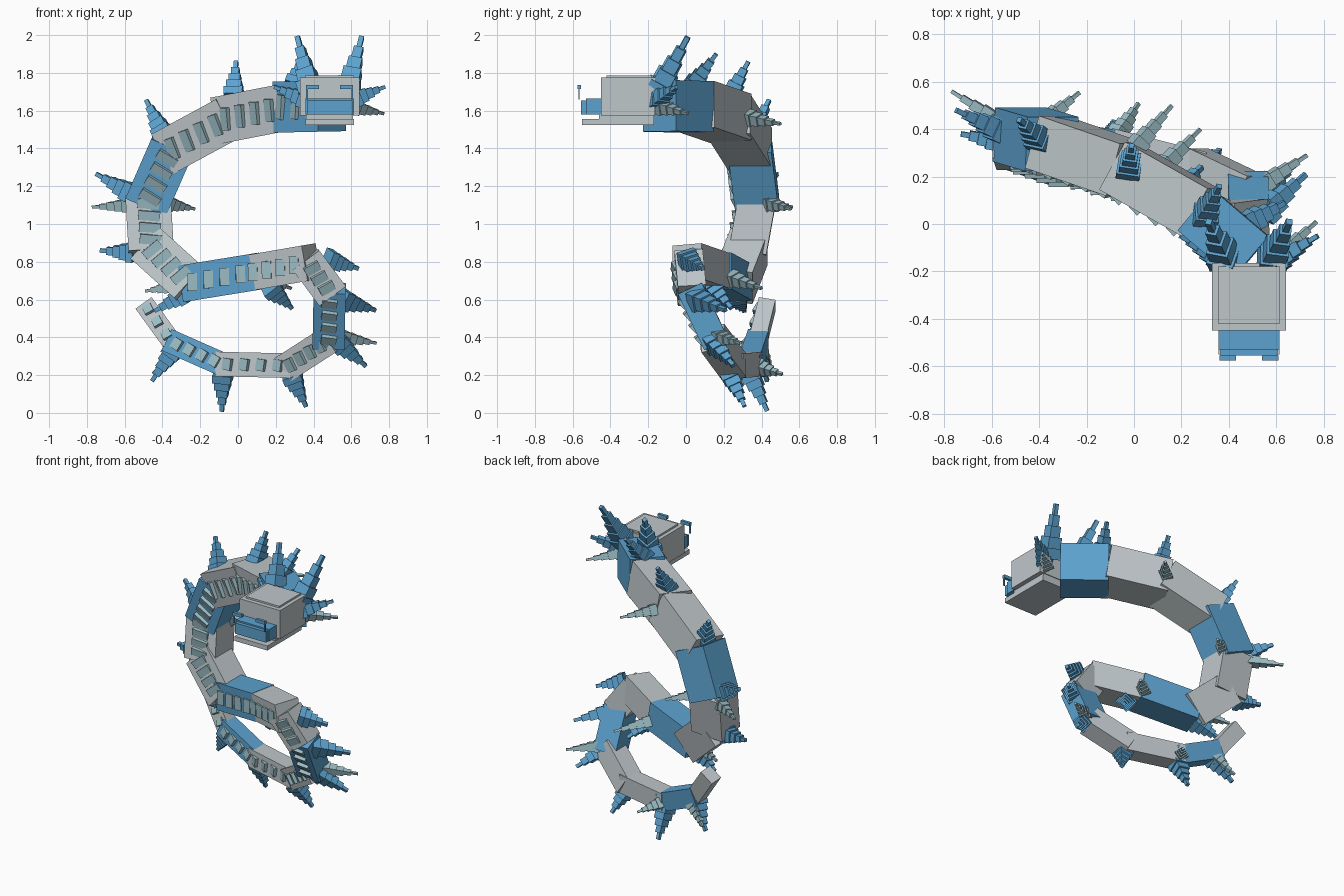
import bpy, bmesh, math
from mathutils import Vector, Matrix

if "Cube" in bpy.data.objects:
    bpy.data.objects.remove(bpy.data.objects["Cube"])


def material(name, rgb):
    m = bpy.data.materials.new(name)
    m.use_nodes = True
    m.diffuse_color = (*rgb, 1)
    m.node_tree.nodes["Principled BSDF"].inputs["Base Color"].default_value = (*rgb, 1)
    return m


GREY = material("pale_grey", (0.52, 0.57, 0.59))
BLUE = material("sky_blue", (0.107, 0.36, 0.62))
TEAL = material("pale_teal", (0.33, 0.51, 0.56))


def add_box(bm, centre, size, rot=Matrix.Identity(3)):
    m = Matrix.Translation(centre) @ rot.to_4x4() @ Matrix.Diagonal((*size, 1))
    bmesh.ops.create_cube(bm, size=1, matrix=m)


def finish(name, bm, mat):
    mesh = bpy.data.meshes.new(name)
    bm.to_mesh(mesh)
    bm.free()
    mesh.materials.append(mat)
    ob = bpy.data.objects.new(name, mesh)
    bpy.context.collection.objects.link(ob)
    return ob


def box(name, lo, hi, mat):
    lo, hi = Vector(lo), Vector(hi)
    bm = bmesh.new()
    add_box(bm, (lo + hi) / 2, hi - lo)
    return finish(name, bm, mat)


def frame(t, ref):
    """Axes: t along the part, s towards ref, u across."""
    t = t.normalized()
    s = (ref - ref.dot(t) * t).normalized()
    u = t.cross(s)
    return Matrix((t, s, u)).transposed()


def spike(name, base, tip, width, mat):
    """Stepped spike of shrinking blocks, rooted a little inside the body."""
    base, tip = Vector(base), Vector(tip)
    d = tip - base
    rot = frame(d, Vector((0.15, 1, 0.1)))
    bm = bmesh.new()
    steps = 5
    base = base - d * 0.12
    d = tip - base
    for i in range(steps):
        w = width * (1 - 0.78 * i / (steps - 1))
        a, b = i / steps - (0.04 if i else 0), (i + 1) / steps
        add_box(bm, base + d * (a + b) / 2, (d.length * (b - a), w, w), rot)
    finish(name, bm, mat)


# Body path from neck to tail, then side width, height and colour per segment
path = [(0.495, -0.14, 1.625), (0.26, 0.06, 1.62), (-0.05, 0.235, 1.56),
        (-0.355, 0.34, 1.395), (-0.475, 0.375, 1.12), (-0.46, 0.33, 0.87),
        (-0.26, 0.26, 0.69), (0.08, 0.16, 0.745), (0.37, 0.015, 0.795),
        (0.485, 0.03, 0.64), (0.48, 0.15, 0.385), (0.27, 0.25, 0.25),
        (-0.085, 0.34, 0.258), (-0.35, 0.38, 0.375), (-0.495, 0.43, 0.575)]
sizes = [(0.228, 0.27), (0.23, 0.25), (0.23, 0.24), (0.23, 0.235), (0.20, 0.24),
         (0.20, 0.225), (0.18, 0.195), (0.17, 0.19), (0.15, 0.175), (0.14, 0.17),
         (0.13, 0.15), (0.12, 0.13), (0.11, 0.125), (0.09, 0.105)]
blue_segments = {0, 3, 6, 9, 12}

for i, (w, h) in enumerate(sizes):
    a, b = Vector(path[i]), Vector(path[i + 1])
    t = (b - a).normalized()
    rot = frame(t, Vector((0, 1, 0)))
    side = rot.col[1]
    ext = 0.0 if i in (0, 13) else 0.022
    bm = bmesh.new()
    add_box(bm, (a + b) / 2, ((b - a).length + 2 * ext, w, h), rot)
    finish(f"body_segment_{i + 1}", bm, BLUE if i in blue_segments else GREY)

    # Louvred belly plates along the front face
    bm = bmesh.new()
    n = 3 if i in (0, 8, 13) else 4
    for k in range(n):
        c = a.lerp(b, (k + 0.5) / n) - side * (w / 2)
        tilt = rot @ Matrix.Rotation(math.radians(18), 3, 'Z') @ Matrix.Rotation(math.radians(8), 3, 'Y')
        add_box(bm, c, (0.05, 0.028, h * 0.48), tilt)
    finish(f"belly_plates_{i + 1}", bm, TEAL)

# Back spikes: base, tip
back_spikes = [
    ((0.30, 0.04, 1.74), (0.36, 0.16, 1.90)),
    ((-0.02, 0.24, 1.69), (-0.01, 0.33, 1.86)),
    ((-0.40, 0.36, 1.49), (-0.485, 0.44, 1.655)),
    ((-0.58, 0.40, 1.17), (-0.75, 0.48, 1.265)),
    ((-0.57, 0.35, 0.85), (-0.73, 0.38, 0.86)),
    ((-0.30, 0.27, 0.62), (-0.44, 0.31, 0.54)),
    ((0.18, 0.14, 0.66), (0.285, 0.24, 0.555)),
    ((0.49, 0.01, 0.81), (0.635, 0.09, 0.765)),
    ((0.56, 0.06, 0.60), (0.725, 0.21, 0.545)),
    ((0.54, 0.15, 0.37), (0.675, 0.25, 0.25)),
    ((0.29, 0.24, 0.19), (0.36, 0.31, 0.035)),
    ((-0.08, 0.35, 0.19), (-0.085, 0.43, 0.01)),
    ((-0.35, 0.38, 0.32), (-0.455, 0.43, 0.17))]
for i, (p, q) in enumerate(back_spikes):
    spike(f"back_spike_{i + 1}", p, q, 0.10, BLUE)

# Side spikes: base, tip
side_spikes = [
    ((0.02, 0.34, 1.56), (0.16, 0.50, 1.53)),
    ((-0.58, 0.44, 1.10), (-0.77, 0.56, 1.09)),
    ((-0.37, 0.44, 1.11), (-0.23, 0.555, 1.08)),
    ((0.13, 0.25, 0.71), (0.28, 0.40, 0.66)),
    ((-0.34, 0.31, 0.67), (-0.49, 0.36, 0.645)),
    ((0.56, 0.18, 0.40), (0.73, 0.29, 0.37)),
    ((-0.06, 0.39, 0.24), (0.02, 0.51, 0.205)),
    ((-0.34, 0.40, 0.31), (-0.45, 0.46, 0.21))]
for i, (p, q) in enumerate(side_spikes):
    spike(f"side_spike_{i + 1}", p, q, 0.07, TEAL)

# Head, crown slab, snout and jaw
CX = 0.485
box("head", (CX - 0.157, -0.45, 1.575), (CX + 0.157, -0.165, 1.775), GREY)
box("head_top", (CX - 0.13, -0.42, 1.77), (CX + 0.13, -0.18, 1.787), GREY)
box("mouth_roof", (CX - 0.125, -0.46, 1.555), (CX + 0.125, -0.17, 1.58), GREY)
box("jaw", (CX - 0.128, -0.55, 1.525), (CX + 0.128, -0.17, 1.557), GREY)
box("snout", (CX - 0.128, -0.53, 1.58), (CX + 0.128, -0.44, 1.665), BLUE)
box("snout_tip", (CX - 0.12, -0.555, 1.58), (CX + 0.12, -0.52, 1.655), BLUE)

# Paired head parts
for name, s in (("left", 1), ("right", -1)):
    def mx(x):
        return CX + s * x

    def pair_box(part, x0, x1, y0, y1, z0, z1):
        box(f"{name}_{part}", (min(mx(x0), mx(x1)), y0, z0), (max(mx(x0), mx(x1)), y1, z1), BLUE)

    pair_box("brow", 0.055, 0.125, -0.575, -0.555, 1.715, 1.737)
    pair_box("brow_stem", 0.115, 0.125, -0.569, -0.563, 1.66, 1.72)
    spike(f"{name}_horn", (mx(0.10), -0.14, 1.72), (mx(0.17), 0.01, 1.99), 0.12, BLUE)
    spike(f"{name}_ear", (mx(0.13), -0.15, 1.66), (mx(0.29), -0.05, 1.725), 0.09, BLUE)
    spike(f"{name}_cheek_spike", (mx(0.13), -0.13, 1.62), (mx(0.285), 0.01, 1.585), 0.07, TEAL)
